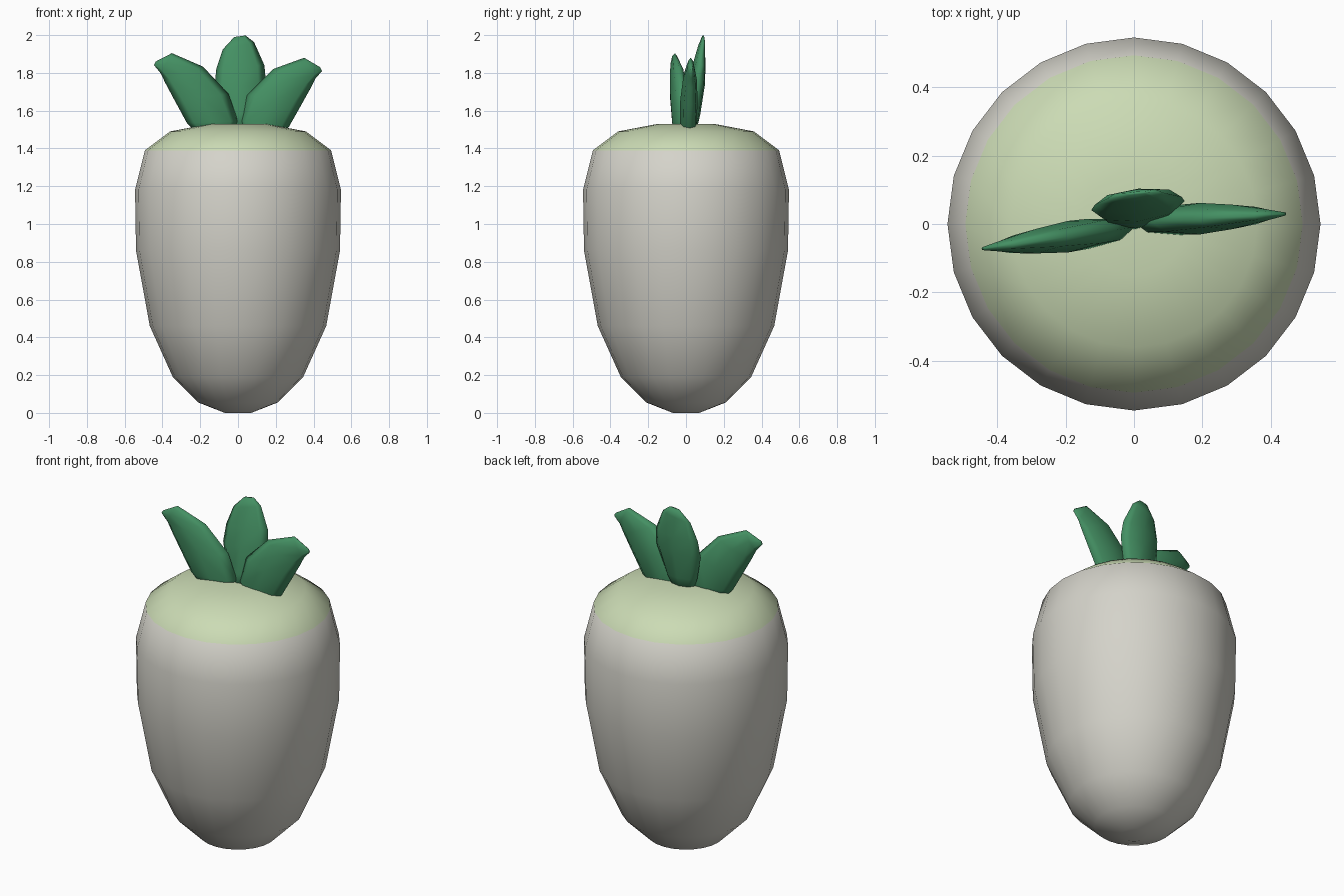
import bpy, bmesh, math
from mathutils import Vector

cube = bpy.data.objects.get("Cube")
if cube:
    bpy.data.objects.remove(cube, do_unlink=True)


def material(name, colour):
    mat = bpy.data.materials.new(name)
    mat.use_nodes = True
    mat.diffuse_color = (*colour, 1)
    mat.node_tree.nodes["Principled BSDF"].inputs["Base Color"].default_value = (*colour, 1)
    return mat


skin = material("pale grey skin", (0.66, 0.65, 0.59))
crown = material("pale green crown", (0.60, 0.71, 0.46))
leaf_green = material("leaf green", (0.058, 0.28, 0.125))


def loft(name, rings, materials):
    """Skin a stack of closed rings, cap both ends and shade smooth."""
    bm = bmesh.new()
    loops = [[bm.verts.new(p) for p in ring] for ring in rings]
    count = len(loops[0])
    for low, high in zip(loops, loops[1:]):
        for i in range(count):
            j = (i + 1) % count
            bm.faces.new((low[i], low[j], high[j], high[i]))
    bm.faces.new(loops[0])
    bm.faces.new(loops[-1])
    bmesh.ops.recalc_face_normals(bm, faces=bm.faces[:])
    for face in bm.faces:
        face.smooth = True
    mesh = bpy.data.meshes.new(name)
    bm.to_mesh(mesh)
    bm.free()
    for mat in materials:
        mesh.materials.append(mat)
    obj = bpy.data.objects.new(name, mesh)
    bpy.context.collection.objects.link(obj)
    return obj


def angles(sides):
    return [math.tau * i / sides for i in range(sides)]


# Root body: turned profile of (radius, height)
profile = [(0.07, 0), (0.21, 0.055), (0.345, 0.19), (0.467, 0.46), (0.54, 0.86),
           (0.545, 1.18), (0.493, 1.39), (0.36, 1.49), (0.15, 1.53)]
body = loft("root_body",
            [[(r * math.cos(a), r * math.sin(a), z) for a in angles(24)] for r, z in profile],
            [skin, crown])
for face in body.data.polygons:
    face.material_index = int(face.center.z > 1.39)

# Leaves: rungs from base to tip as inner edge x, z, outer edge x, z
side_rungs = [(0.03, 1.47, 0.21, 1.46), (0.0, 1.545, 0.27, 1.515),
              (0.05, 1.685, 0.335, 1.63), (0.185, 1.82, 0.385, 1.72),
              (0.35, 1.88, 0.41, 1.77), (0.435, 1.83, 0.445, 1.81)]
middle_rungs = [(-0.05, 1.48, 0.05, 1.48), (-0.09, 1.58, 0.10, 1.58),
                (-0.125, 1.72, 0.148, 1.75), (-0.115, 1.82, 0.14, 1.84),
                (-0.08, 1.925, 0.085, 1.963), (-0.02, 1.99, 0.04, 1.998)]
thickness = [0.035, 0.044, 0.046, 0.036, 0.018, 0.005]


def leaf(name, rungs, side, depth, lift=0.0):
    rings = []
    for (x0, z0, x1, z1), thick in zip(rungs, thickness):
        inner = Vector((side * x0, depth(side * x0, z0), z0 + lift * x0))
        outer = Vector((side * x1, depth(side * x1, z1), z1 + lift * x1))
        centre, half = (inner + outer) / 2, (outer - inner) / 2
        rings.append([centre + half * math.cos(a) + Vector((0, thick * math.sin(a), 0))
                      for a in angles(8)])
    return loft(name, rings, [leaf_green])


leaf("left_leaf", side_rungs, 1, lambda x, z: 0.005 + 0.055 * x)
leaf("right_leaf", side_rungs, -1, lambda x, z: -0.01 + 0.14 * x, 0.07)
leaf("middle_leaf", middle_rungs, 1, lambda x, z: 0.02 + 0.14 * (z - 1.5) + 0.08 * x)
